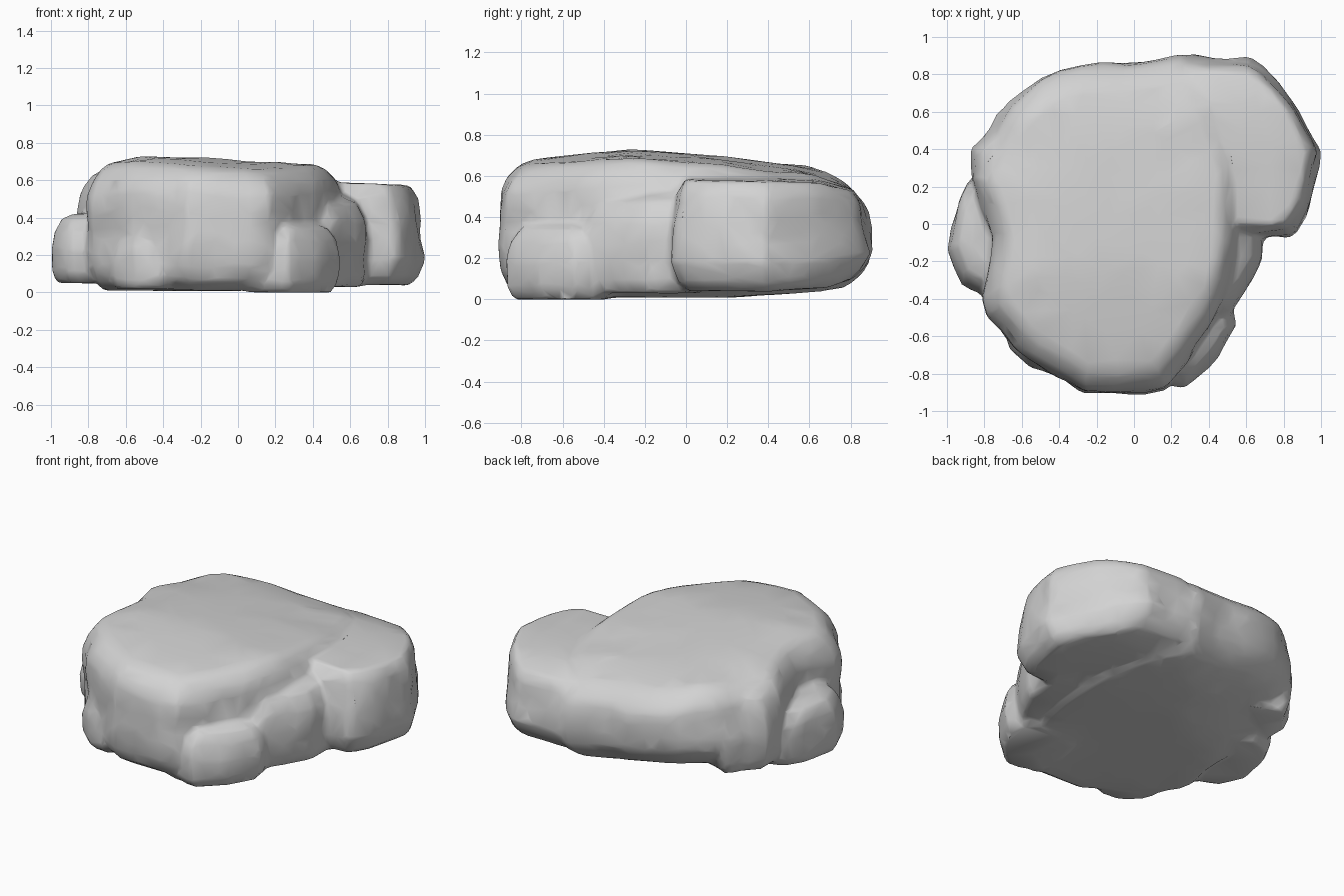
import bpy, bmesh, math
from mathutils import Vector, noise

cube = bpy.data.objects.get("Cube")
if cube:
    bpy.data.objects.remove(cube)

# Single stone colour
stone = bpy.data.materials.new("grey stone")
stone.use_nodes = True
stone.diffuse_color = (0.65, 0.65, 0.65, 1)
stone.node_tree.nodes["Principled BSDF"].inputs["Base Color"].default_value = stone.diffuse_color

bm = bmesh.new()


def resample(outline, count):
    """Evenly spaced points along a closed outline."""
    points = [Vector(p) for p in outline]
    edges = list(zip(points, points[1:] + points[:1]))
    total = sum((b - a).length for a, b in edges)
    result = []
    for i in range(count):
        distance = total * i / count
        for a, b in edges:
            length = (b - a).length
            if distance <= length:
                result.append(a.lerp(b, distance / length))
                break
            distance -= length
    return result


def lump(outline, profile, bottom, top, count=48):
    """Add an outline lofted through (height fraction, scale) rings."""
    base = resample(outline, count)
    centre = sum(base, Vector((0, 0))) / count

    def place(point, fraction):
        low, high = bottom(point.x, point.y), top(point.x, point.y)
        return bm.verts.new((point.x, point.y, low + (high - low) * fraction))

    rings = [[place(centre + (p - centre) * scale, fraction) for p in base]
             for fraction, scale in profile]
    for lower, upper in zip(rings, rings[1:]):
        for i in range(count):
            j = (i + 1) % count
            bm.faces.new((lower[i], lower[j], upper[j], upper[i]))
    for ring, fraction in ((rings[0], 0), (rings[-1], 1)):
        pole = place(centre, fraction)
        for i in range(count):
            bm.faces.new((ring[i], ring[(i + 1) % count], pole))


def past(value, start):
    return max(0, value - start)


def underside(x, y):
    return 0.01 + 0.2 * past(y - x, 0.6) + 0.06 * past(y, 0.2) + 0.2 * past(y, 0.7)


def crown(x, y):
    """Ridge near the front right, stepping down to the back."""
    sides = 0.06 * past(x, -0.3) + 0.25 * past(-x, 0.55)
    ends = 0.07 * past(y, -0.28) + 0.1 * past(-y, 0.28)
    step = 0.1 * min(past(y, 0.2), 0.2) + 0.3 * past(y, 0.6)
    return 0.73 - sides - ends - step


block = [(0, 0.3), (0, 0.6), (0, 0.87), (0.08, 0.95), (0.2, 0.99), (0.4, 1),
         (0.65, 1), (0.8, 0.99), (0.89, 0.96), (0.97, 0.9), (1, 0.83), (1, 0.6), (1, 0.3)]
pebble = [(0, 0.6), (0, 0.85), (0.15, 0.97), (0.5, 1), (0.75, 0.93),
          (0.93, 0.76), (1, 0.45)]

# Main body
lump([(-0.27, -0.9), (0.15, -0.9), (0.33, -0.67), (0.5, -0.38), (0.56, -0.05),
      (0.56, 0.35), (0.45, 0.7), (0.3, 0.9), (-0.1, 0.85), (-0.25, 0.87), (-0.48, 0.79),
      (-0.7, 0.62), (-0.86, 0.25), (-0.75, -0.1), (-0.82, -0.45), (-0.6, -0.7)],
     block, underside, crown)

# Lobe at the back left corner
lump([(0.25, 0), (0.55, -0.07), (0.85, -0.08), (0.93, 0.05), (1, 0.38), (0.9, 0.6),
      (0.75, 0.78), (0.64, 0.88), (0.3, 0.9), (0.1, 0.8)],
     [(0, 0.5), (0, 0.82), (0.08, 0.92), (0.26, 1), (0.6, 0.97), (0.88, 0.92),
      (1, 0.84), (1, 0.5)],
     lambda x, y: 0.04 + 0.06 * past(y, 0.4) + 0.3 * past(y, 0.7),
     lambda x, y: 0.61 - 0.04 * x - 0.05 * past(y, 0.4) - 0.25 * past(y, 0.65))

# Flank between the back lobe and the front foot
lump([(0.2, -0.55), (0.5, -0.5), (0.62, -0.32), (0.69, -0.18), (0.69, 0.1), (0.3, 0.2)],
     pebble, lambda x, y: 0.03, lambda x, y: 0.53 + 0.1 * min(0, y))

# Low lobe on the right side
lump([(-1, -0.14), (-0.92, -0.33), (-0.7, -0.42), (-0.55, 0), (-0.7, 0.3),
      (-0.87, 0.25), (-0.95, 0.12)],
     pebble, lambda x, y: 0.05, lambda x, y: 0.42, count=28)

# Shoulder above it, reaching further back
lump([(-0.87, 0.4), (-0.86, 0.22), (-0.5, 0), (-0.4, 0.5), (-0.7, 0.62), (-0.78, 0.5)],
     pebble, lambda x, y: 0.1, lambda x, y: 0.6, count=28)

# Foot stones along the front
lump([(0.02, -0.83), (0.28, -0.88), (0.44, -0.72), (0.55, -0.53), (0.5, -0.35), (0.1, -0.35)],
     pebble, lambda x, y: 0, lambda x, y: 0.37, count=28)
lump([(-0.66, -0.67), (-0.55, -0.78), (-0.4, -0.81), (-0.2, -0.66), (-0.45, -0.4), (-0.7, -0.48)],
     pebble, lambda x, y: 0.02, lambda x, y: 0.33, count=28)

# Fuse the lumps into one stone
bmesh.ops.recalc_face_normals(bm, faces=bm.faces[:])
mesh = bpy.data.meshes.new("boulder")
bm.to_mesh(mesh)
bm.free()
boulder = bpy.data.objects.new("boulder", mesh)
bpy.context.collection.objects.link(boulder)
remesh = boulder.modifiers.new("fuse", "REMESH")
remesh.mode = "VOXEL"
remesh.voxel_size = 0.02
smooth = boulder.modifiers.new("soften", "SMOOTH")
smooth.iterations = 3
fused = bpy.data.meshes.new_from_object(
    boulder.evaluated_get(bpy.context.evaluated_depsgraph_get()))
boulder.modifiers.clear()

# Weather it with shallow dents on the sides
bm = bmesh.new()
bm.from_mesh(fused)
bm.normal_update()
shifts = [v.normal * 0.018 * noise.noise(v.co * 5) * (1.2 - abs(v.normal.z))
          for v in bm.verts]
for v, shift in zip(bm.verts, shifts):
    v.co += shift
    v.co.z = max(v.co.z, 0)
bm.to_mesh(fused)
bm.free()
fused.materials.clear()
fused.materials.append(stone)
boulder.data = fused
bpy.data.meshes.remove(mesh)

# Coarse chiselled facets with soft shading
facets = boulder.modifiers.new("facets", "DECIMATE")
facets.ratio = 0.06
bpy.ops.object.select_all(action="DESELECT")
boulder.select_set(True)
bpy.context.view_layer.objects.active = boulder
bpy.ops.object.modifier_apply(modifier=facets.name)
bpy.ops.object.shade_smooth_by_angle(angle=math.radians(50))
